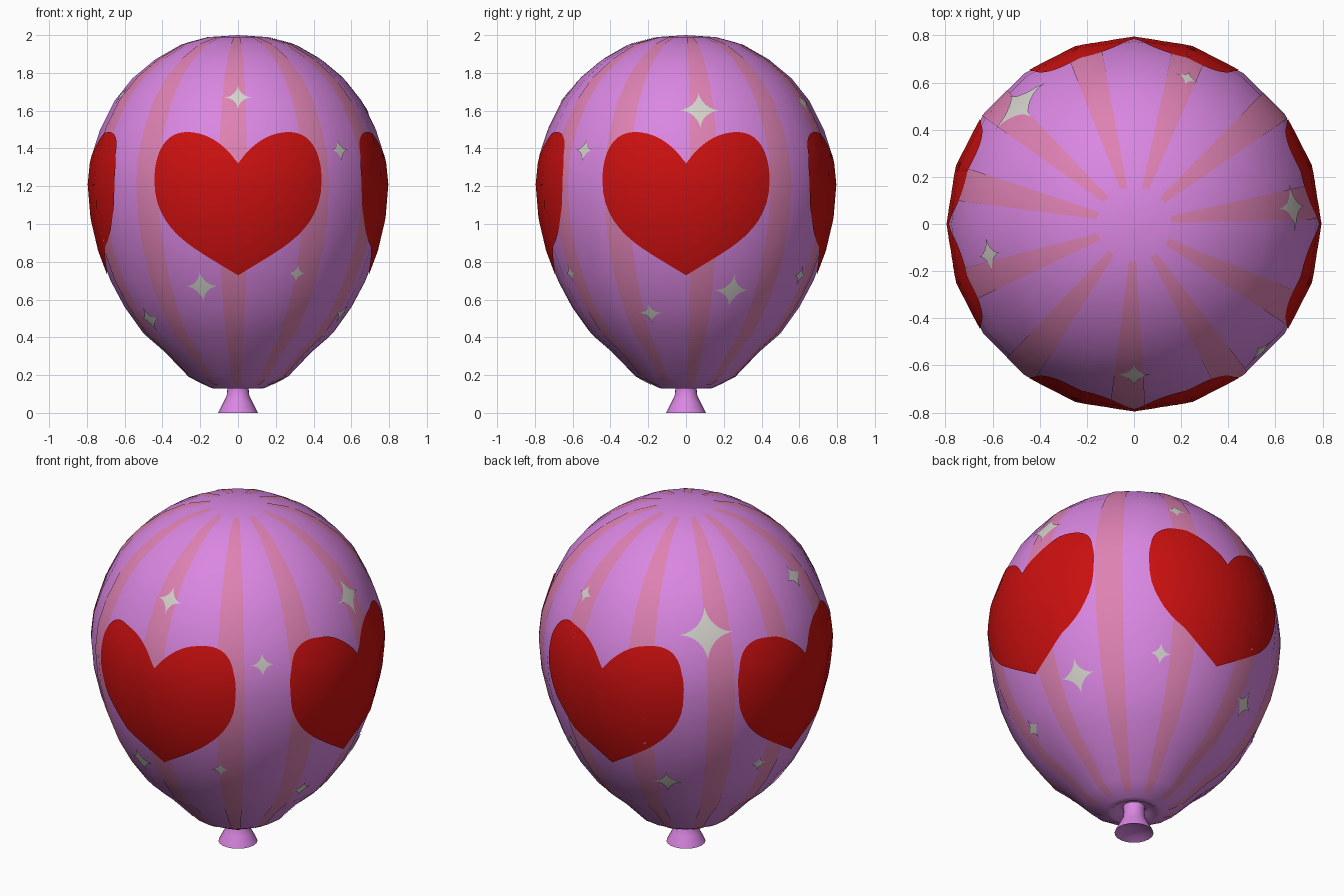
import bpy, bmesh
from math import sin, cos, radians, pi
from mathutils import Vector
from mathutils.bvhtree import BVHTree
from mathutils.geometry import interpolate_bezier

if "Cube" in bpy.data.objects:
    bpy.data.objects.remove(bpy.data.objects["Cube"])


def material(name, rgb):
    mat = bpy.data.materials.new(name)
    mat.use_nodes = True
    mat.diffuse_color = (*rgb, 1)
    mat.node_tree.nodes["Principled BSDF"].inputs["Base Color"].default_value = (*rgb, 1)
    return mat


orchid = material("orchid", (0.70, 0.24, 0.76))
pink = material("stripe pink", (0.73, 0.22, 0.45))
red = material("heart red", (0.60, 0.005, 0.005))
silver = material("star silver", (0.66, 0.65, 0.60))


def grid_mesh(name, rows, closed, mat):
    """Skin rows of points into a smooth surface."""
    bm = bmesh.new()
    verts = [[bm.verts.new(p) for p in row] for row in rows]
    for a, b in zip(verts, verts[1:]):
        n = len(a)
        for i in range(n if closed else n - 1):
            j = (i + 1) % n
            bm.faces.new((a[i], a[j], b[j], b[i]))
    bmesh.ops.remove_doubles(bm, verts=bm.verts, dist=1e-5)
    for face in bm.faces:
        face.smooth = True
    mesh = bpy.data.meshes.new(name)
    bm.to_mesh(mesh)
    bm.free()
    mesh.materials.append(mat)
    obj = bpy.data.objects.new(name, mesh)
    bpy.context.collection.objects.link(obj)
    return obj


def lathe(name, profile, sides, mat):
    rows = [[(r * cos(2 * pi * k / sides), r * sin(2 * pi * k / sides), z)
             for k in range(sides)] for r, z in profile]
    obj = grid_mesh(name, rows, True, mat)
    bpy.ops.object.select_all(action="DESELECT")
    obj.select_set(True)
    bpy.context.view_layer.objects.active = obj
    bpy.ops.object.shade_smooth_by_angle(angle=radians(60))
    return obj


# Balloon envelope, listed from the base up
body = lathe("balloon_body", [
    (0.05, 0.16), (0.09, 0.16), (0.125, 0.128), (0.15, 0.135), (0.26, 0.19),
    (0.39, 0.325), (0.50, 0.42), (0.60, 0.56), (0.675, 0.70), (0.735, 0.86),
    (0.775, 1.03), (0.79, 1.21), (0.775, 1.36), (0.73, 1.50), (0.655, 1.65),
    (0.56, 1.77), (0.44, 1.87), (0.30, 1.95), (0.15, 1.99), (0, 2.0)], 20, orchid)

# Neck with its flared mouth
lathe("balloon_neck", [
    (0, 0.03), (0.07, 0.015), (0.105, 0), (0.10, 0.012), (0.075, 0.06),
    (0.06, 0.09), (0.056, 0.13), (0.06, 0.17)], 20, orchid)

body_bm = bmesh.new()
body_bm.from_mesh(body.data)
surface = BVHTree.FromBMesh(body_bm)
body_bm.free()


def project(origin, direction, lift):
    hit, normal, _, _ = surface.ray_cast(origin, direction)
    if normal.dot(direction) > 0:
        normal = -normal
    return hit + normal * lift


def painted(name, rows, closed, mat):
    """Thin surface detail that borrows the shading of the envelope."""
    obj = grid_mesh(name, rows, closed, mat)
    mod = obj.modifiers.new("match_shading", "DATA_TRANSFER")
    mod.object = body
    mod.use_loop_data = True
    mod.data_types_loops = {"CUSTOM_NORMAL"}
    mod.loop_mapping = "POLYINTERP_NEAREST"
    return obj


def stamp(name, azimuth, z, outline, rings, mat, tilt):
    """Project a filled outline onto the envelope at an azimuth and height."""
    a = radians(azimuth)
    out, right = Vector((cos(a), sin(a), 0)), Vector((-sin(a), cos(a), 0))
    spot, normal, _, _ = surface.ray_cast(out * 2 + Vector((0, 0, z)), -out)
    if tilt:
        out = (normal - right * normal.dot(right)).normalized()
    up = out.cross(right)
    base = spot + out * 0.5
    rows = [[project(base + (right * u + up * v) * (k / rings), -out, 0.006)
             for u, v in outline] for k in range(rings, -1, -1)]
    painted(name, rows[::-1], True, mat)


# Vertical stripes
centre = Vector((0, 0, 1.1))
for n, azimuth in enumerate((7, 40, 72, 106, 139, 167, 200, 232, 268, 302, 332)):
    rows = []
    for i in range(61):
        lat = radians(-79 + 159 * i / 60)
        row = []
        for j in range(7):
            a = radians(azimuth - 5.5 + 11 * j / 6)
            d = Vector((cos(a) * cos(lat), sin(a) * cos(lat), sin(lat)))
            row.append(project(centre + d * 2, -d, 0.003))
        rows.append(row)
    painted(f"stripe_{n + 1}", rows, False, pink)

# Heart outline around its middle: notch, lobe, flank, tip
HEART_Z = 1.1
curves = [((0, 1.32), (0.07, 1.42), (0.16, 1.485), (0.27, 1.485)),
          ((0.27, 1.485), (0.38, 1.485), (0.44, 1.38), (0.44, 1.23)),
          ((0.44, 1.23), (0.44, 0.95), (0.20, 0.86), (0, 0.73))]
half = []
for curve in curves:
    half += [(p.x, p.y - HEART_Z) for p in
             interpolate_bezier(*[Vector((x, z, 0)) for x, z in curve], 14)[:-1]]
half.append((0, 0.73 - HEART_Z))
heart = half[::-1] + [(-x, z) for x, z in half[1:-1]]
for name, azimuth in (("front", -90), ("left", 0), ("back", 90), ("right", 180)):
    stamp(f"heart_{name}", azimuth, HEART_Z, heart, 14, red, False)


# Four-pointed stars: azimuth, height, size
def star(size):
    def arm(c):
        return size * abs(c) ** 3.4 * (1 if c > 0 else -1)
    return [(arm(cos(k * pi / 20)), arm(sin(k * pi / 20))) for k in range(40)]


stars = [(-90, 1.67, 0.075), (-107, 0.67, 0.09), (-63, 0.74, 0.05), (-45, 1.39, 0.065),
         (-147, 0.50, 0.085), (192, 1.68, 0.075), (-19, 0.53, 0.065), (22, 0.65, 0.10),
         (62, 0.73, 0.06), (6, 1.60, 0.11), (70, 1.64, 0.055), (134, 1.55, 0.15),
         (116, 0.65, 0.085), (160, 0.72, 0.05)]
for n, (azimuth, z, size) in enumerate(stars):
    stamp(f"star_{n + 1}", azimuth, z, star(size), 6, silver, True)
